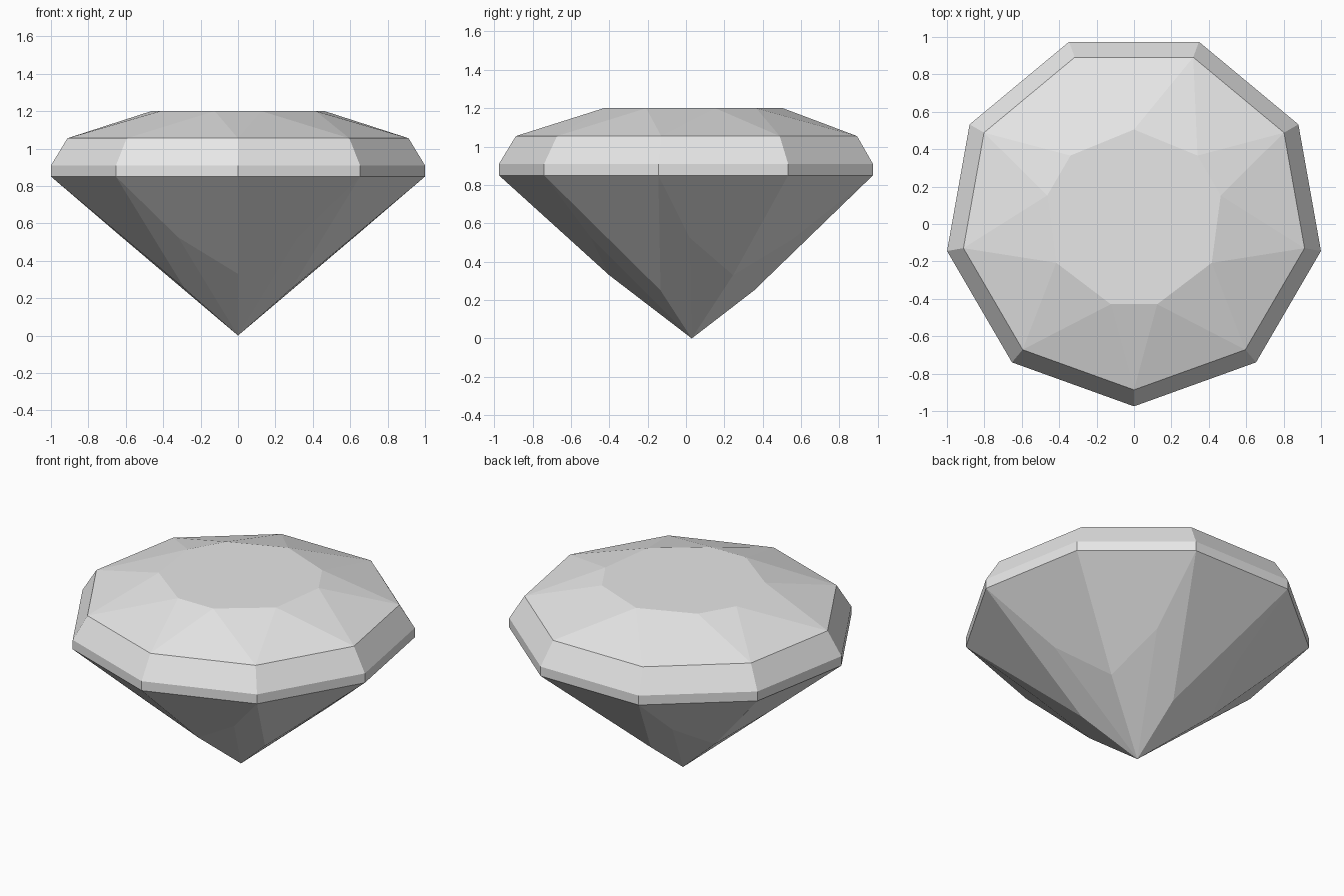
import bpy, bmesh
from math import radians, cos, sin

cube = bpy.data.objects.get("Cube")
if cube:
    bpy.data.objects.remove(cube, do_unlink=True)

CENTRE_Y = 0.03
bm = bmesh.new()


def point(angle, r, z):
    a = radians(angle)
    return bm.verts.new((r * cos(a), r * 0.99 * sin(a) + CENTRE_Y, z))


def ring(r, z):
    """Nine-sided ring, first corner at the front (-y)."""
    return [point(-90 + 40 * i, r, z) for i in range(9)]


# Girdle and bevel bands
low = ring(1.015, 0.85)
mid = ring(1.015, 0.91)
top = ring(0.926, 1.055)
for a, b in ((low, mid), (mid, top)):
    for i in range(9):
        j = (i + 1) % 9
        bm.faces.new((a[i], a[j], b[j], b[i]))

# Crown: flat table and triangular facets
table = []
for k in range(3):
    front = -90 + 120 * k
    table += [point(front + d, 0.48, 1.2) for d in (15, 60, 105)]
bm.faces.new(table)
for i in range(9):
    j = (i + 1) % 9
    bm.faces.new((top[i], top[j], table[i]))
    bm.faces.new((table[i], top[j], table[j]))

# Pavilion: one facet group repeated three times around the tip
tip = point(0, 0, 0)
keel, shoulder_l, shoulder_r, valley = [], [], [], []
for k in range(3):
    front = -90 + 120 * k
    keel.append(point(front, 0.435, 0.33))
    shoulder_l.append(point(front + 31, 0.62, 0.525))
    shoulder_r.append(point(front - 31, 0.62, 0.525))
    valley.append(point(front + 60, 0.328, 0.25))
for k in range(3):
    c = 3 * k
    n, after, before = low[c], low[c + 1], low[c - 1]
    m, sl, sr = keel[k], shoulder_l[k], shoulder_r[k]
    bm.faces.new((n, after, sl, m))
    bm.faces.new((before, n, m, sr))
    bm.faces.new((m, sl, tip))
    bm.faces.new((sr, m, tip))
    bm.faces.new((sl, after, valley[k], tip))
    bm.faces.new((before, sr, tip, valley[k - 1]))
    bm.faces.new((after, low[c + 2], valley[k]))

bmesh.ops.recalc_face_normals(bm, faces=bm.faces)
mesh = bpy.data.meshes.new("cut_gem")
bm.to_mesh(mesh)
bm.free()
gem = bpy.data.objects.new("cut_gem", mesh)
bpy.context.collection.objects.link(gem)

# Pale grey stone
stone = bpy.data.materials.new("pale_grey")
stone.use_nodes = True
colour = (0.8, 0.8, 0.8, 1)
stone.diffuse_color = colour
stone.node_tree.nodes["Principled BSDF"].inputs["Base Color"].default_value = colour
mesh.materials.append(stone)
